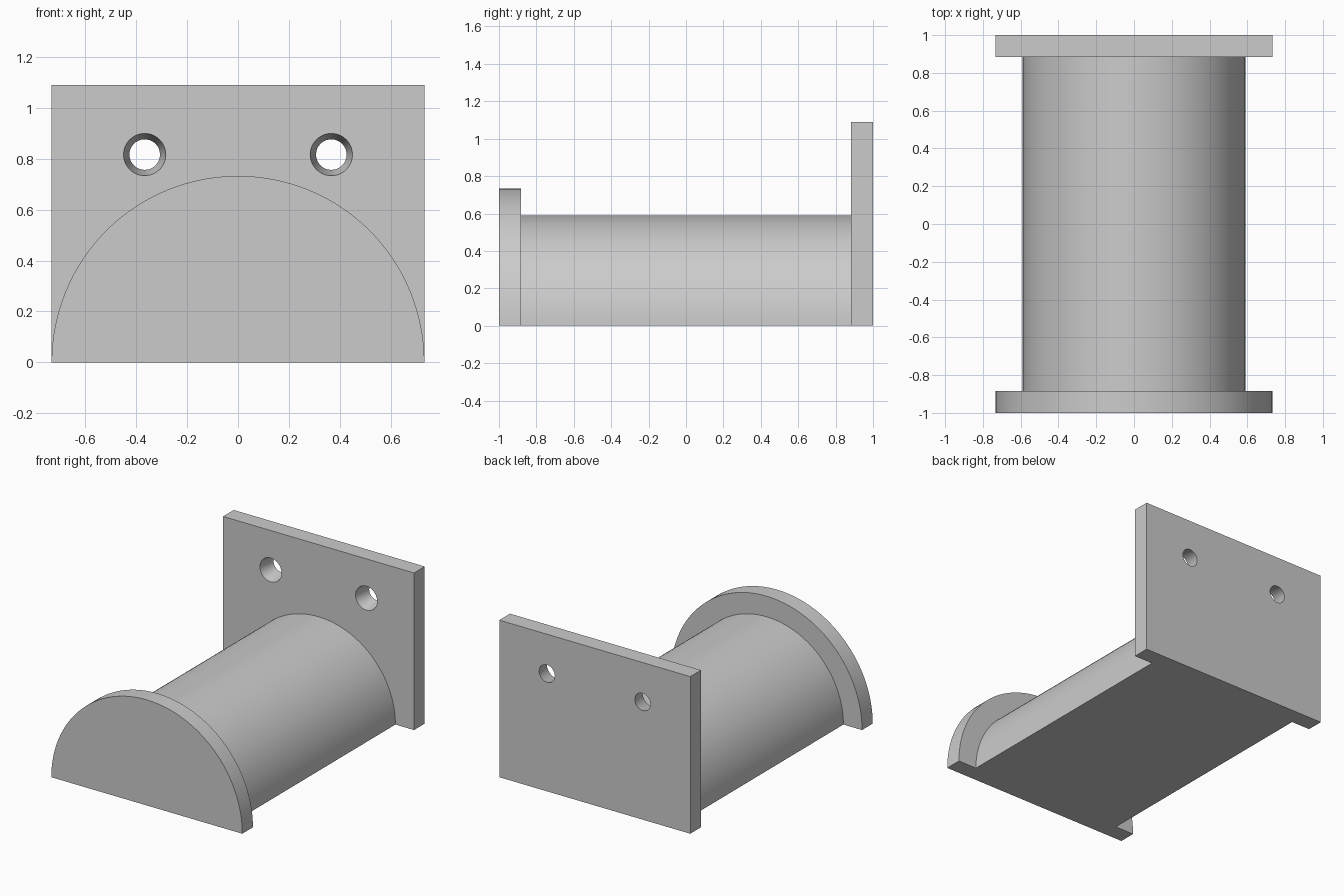
import bpy, bmesh, math
from mathutils import Matrix

cube = bpy.data.objects.get("Cube")
if cube:
    bpy.data.objects.remove(cube, do_unlink=True)

HALF_W, PLATE_H, CORE_R = 0.733, 1.09, 0.59
FRONT, INNER, BACK = -1.0, 0.883, 1.0
HOLE_X, HOLE_Z = 0.367, 0.817

grey = bpy.data.materials.new("light grey")
grey.use_nodes = True
grey.diffuse_color = (0.6, 0.6, 0.6, 1)
grey.node_tree.nodes["Principled BSDF"].inputs["Base Color"].default_value = (0.6, 0.6, 0.6, 1)


def add_object(name, bm):
    bmesh.ops.recalc_face_normals(bm, faces=bm.faces)
    mesh = bpy.data.meshes.new(name)
    bm.to_mesh(mesh)
    bm.free()
    mesh.materials.append(grey)
    obj = bpy.data.objects.new(name, mesh)
    bpy.context.collection.objects.link(obj)
    return obj


def extrude_profile(name, points, y0, y1):
    """Extrude an (x, z) outline along y into a closed solid."""
    bm = bmesh.new()
    face = bm.faces.new([bm.verts.new((x, y0, z)) for x, z in points])
    out = bmesh.ops.extrude_face_region(bm, geom=[face])
    moved = [v for v in out["geom"] if isinstance(v, bmesh.types.BMVert)]
    bmesh.ops.translate(bm, verts=moved, vec=(0, y1 - y0, 0))
    return add_object(name, bm)


def half_disc(radius, steps=64):
    angles = [math.pi * i / steps for i in range(steps + 1)]
    return [(radius * math.cos(a), radius * math.sin(a)) for a in angles]


# Half-round front flange and core
flange = extrude_profile("front_flange", half_disc(HALF_W), FRONT, -INNER)
core = extrude_profile("half_round_core", half_disc(CORE_R), -INNER, INNER)

# Rectangular mounting plate
plate = extrude_profile("mounting_plate", [(-HALF_W, 0), (HALF_W, 0),
                        (HALF_W, PLATE_H), (-HALF_W, PLATE_H)], INNER, BACK)

# Tapered screw holes, wide at the front; cutter overshoots both faces evenly
bm = bmesh.new()
thick = BACK - INNER
front_r, back_r, over = 0.083, 0.06, 0.02
flare = (front_r - back_r) * over / thick
for side in (-1, 1):
    place = (Matrix.Translation((side * HOLE_X, (INNER + BACK) / 2, HOLE_Z))
             @ Matrix.Rotation(math.pi / 2, 4, 'X'))
    bmesh.ops.create_cone(bm, cap_ends=True, segments=48, radius1=back_r - flare,
                          radius2=front_r + flare, depth=thick + 2 * over, matrix=place)
cutter = add_object("screw_hole_cutter", bm)
cutter.hide_render = True
cutter.hide_viewport = True

cut = plate.modifiers.new("screw_holes", 'BOOLEAN')
cut.operation = 'DIFFERENCE'
cut.solver = 'EXACT'
cut.object = cutter

# Bake the holes, then drop the cutter
bpy.context.view_layer.update()
graph = bpy.context.evaluated_depsgraph_get()
baked = bpy.data.meshes.new_from_object(plate.evaluated_get(graph))
plate.modifiers.clear()
plate.data = baked
bpy.data.objects.remove(cutter, do_unlink=True)

# Smooth round surfaces, sharp rims
for obj in bpy.context.selected_objects:
    obj.select_set(False)
for obj in (flange, core, plate):
    obj.select_set(True)
bpy.context.view_layer.objects.active = flange
bpy.ops.object.shade_smooth_by_angle(angle=math.radians(30))
